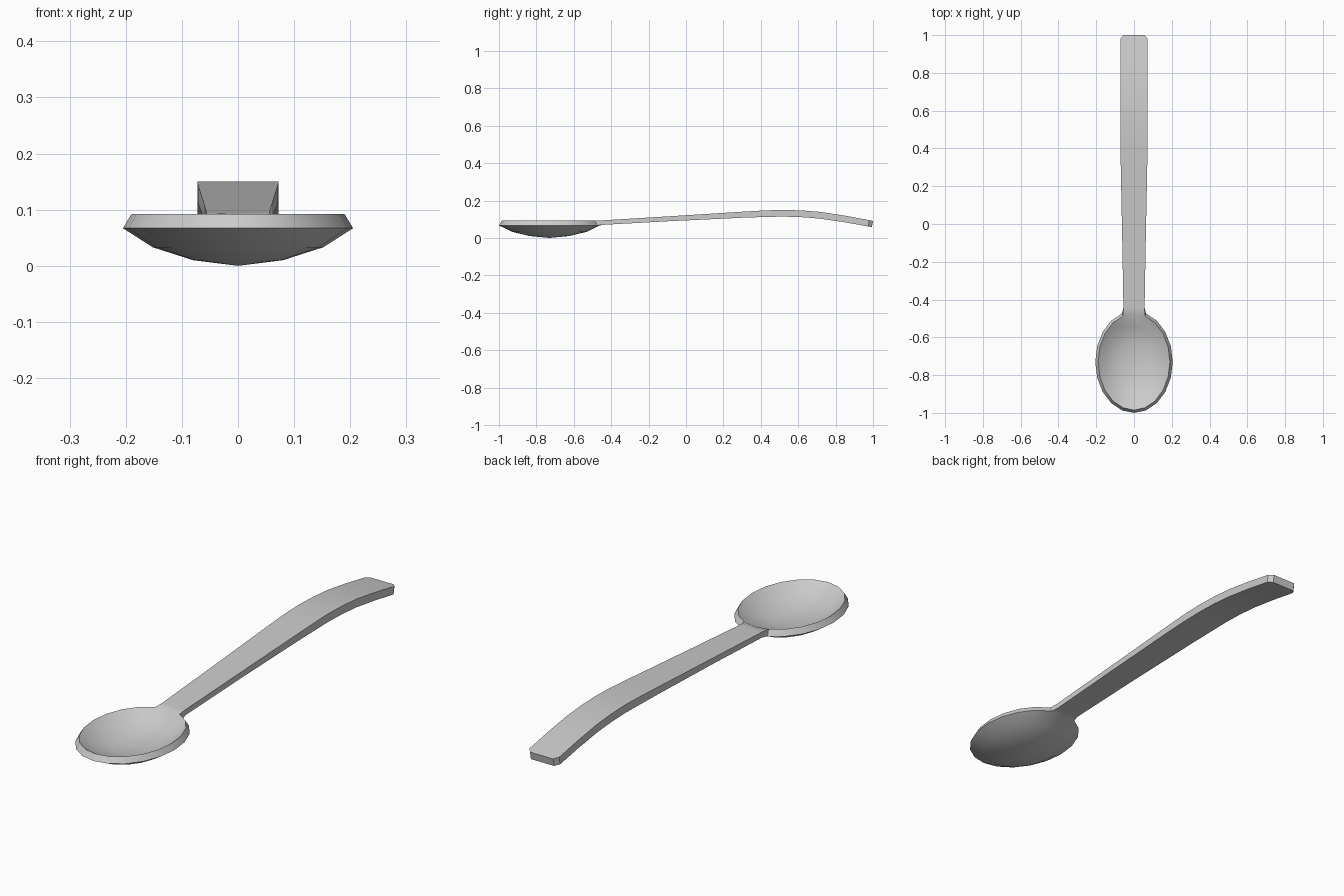
import bpy, bmesh
from math import sin, cos, pi, radians
from mathutils import Vector

cube = bpy.data.objects.get("Cube")
if cube:
    bpy.data.objects.remove(cube, do_unlink=True)

# Single metal colour
metal = bpy.data.materials.new("grey_metal")
metal.use_nodes = True
grey = (0.6, 0.6, 0.6, 1)
metal.diffuse_color = grey
metal.node_tree.nodes["Principled BSDF"].inputs["Base Color"].default_value = grey

SIDES = 20
CENTRE_Y = -0.73
bm = bmesh.new()


def ring(rx, ry, z):
    """Oval ring of vertices, starting at the back (+y)."""
    angles = [2 * pi * i / SIDES for i in range(SIDES)]
    return [bm.verts.new((rx * sin(a), CENTRE_Y + ry * cos(a), z)) for a in angles]


def bridge(a, b, skip=()):
    n = len(a)
    for i in range(n):
        if i not in skip:
            j = (i + 1) % n
            bm.faces.new((a[i], a[j], b[j], b[i]))


def dish(rim, profile, bottom_z):
    """Close a rim with shrinking rings that meet at one lowest point."""
    last = rim
    for rx, ry, z in profile:
        nxt = ring(rx, ry, z)
        bridge(last, nxt)
        last = nxt
    tip = bm.verts.new((0, CENTRE_Y, bottom_z))
    for i in range(SIDES):
        bm.faces.new((last[i], last[(i + 1) % SIDES], tip))


# Bowl: inner hollow, outer underside and the rim band between them
top_rim = ring(0.19, 0.255, 0.092)
low_rim = ring(0.205, 0.27, 0.067)
dish(top_rim, [(0.142, 0.19, 0.055), (0.075, 0.1, 0.033)], 0.026)
dish(low_rim, [(0.152, 0.2, 0.033), (0.08, 0.105, 0.01)], 0.0)
bridge(top_rim, low_rim, skip=(0, SIDES - 1))

# Handle: (y, top z, half width, thickness), growing out of the back of the rim
stations = [
    (-0.445, 0.094, 0.056, 0.024), (-0.1, 0.115, 0.062, 0.026),
    (0.3, 0.14, 0.07, 0.032), (0.42, 0.147, 0.072, 0.035),
    (0.52, 0.15, 0.072, 0.036), (0.62, 0.147, 0.072, 0.036),
    (0.72, 0.139, 0.072, 0.036), (0.85, 0.119, 0.072, 0.035),
    (0.98, 0.095, 0.072, 0.034), (1.0, 0.091, 0.056, 0.034),
]
section = [top_rim[-1], top_rim[0], top_rim[1], low_rim[1], low_rim[0], low_rim[-1]]
for k, (y, z, w, thick) in enumerate(stations):
    before, after = stations[max(k - 1, 0)], stations[min(k + 1, len(stations) - 1)]
    down = Vector((0, after[1] - before[1], before[0] - after[0])).normalized() * thick
    tops = [Vector((x, y, z)) for x in (-w, 0, w)]
    points = tops + [p + down for p in reversed(tops)]
    nxt = [bm.verts.new(p) for p in points]
    bridge(section, nxt)
    section = nxt
bm.faces.new(section)

bmesh.ops.recalc_face_normals(bm, faces=bm.faces)
mesh = bpy.data.meshes.new("spoon")
bm.to_mesh(mesh)
bm.free()
mesh.materials.append(metal)
spoon = bpy.data.objects.new("spoon", mesh)
bpy.context.collection.objects.link(spoon)

# Smooth surfaces with crisp rim and handle edges
bpy.ops.object.select_all(action='DESELECT')
spoon.select_set(True)
bpy.context.view_layer.objects.active = spoon
bpy.ops.object.shade_smooth_by_angle(angle=radians(30))
